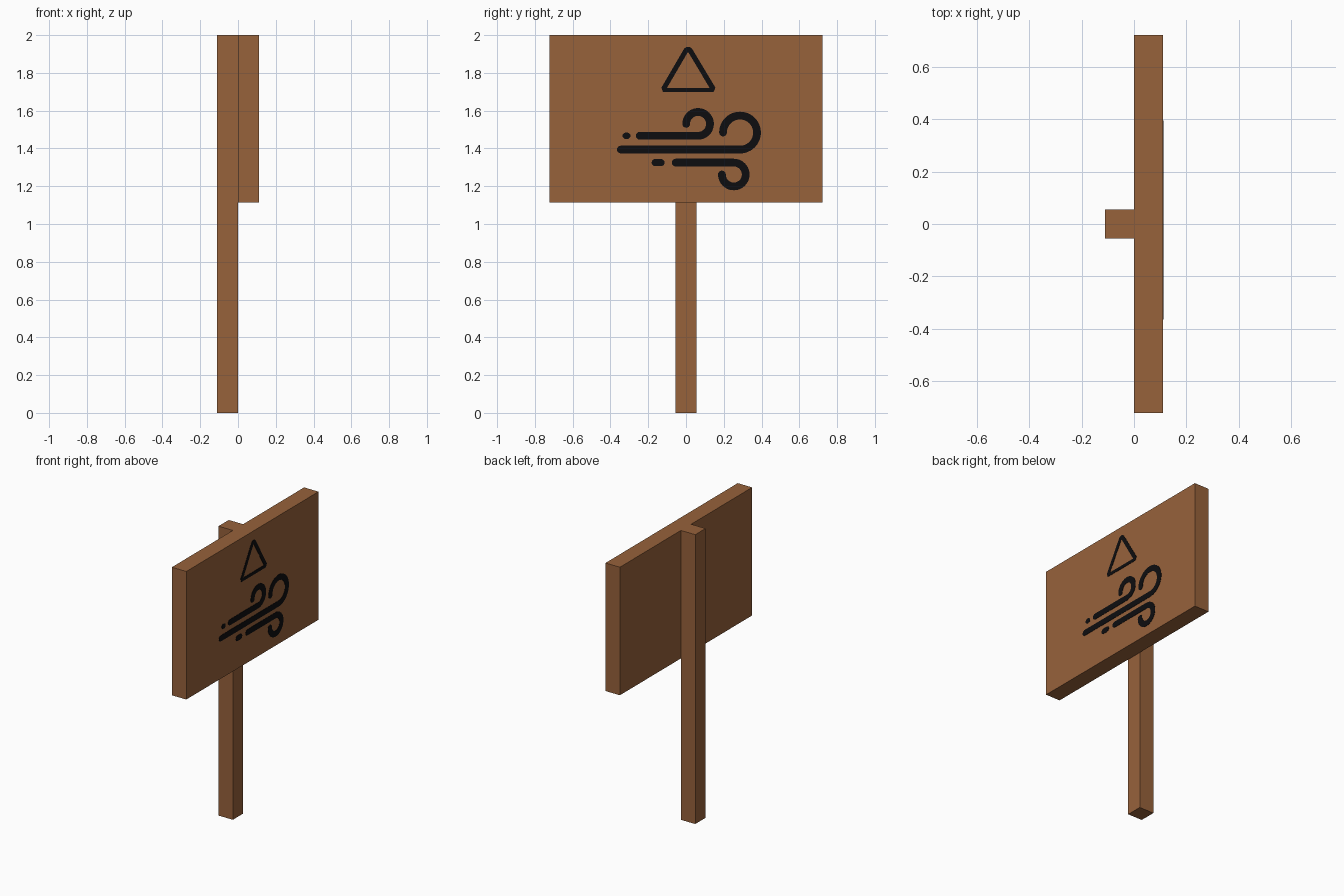
import bpy, bmesh, math
from mathutils import Vector

if "Cube" in bpy.data.objects:
    bpy.data.objects.remove(bpy.data.objects["Cube"])


def material(name, rgb):
    m = bpy.data.materials.new(name)
    m.diffuse_color = (*rgb, 1)
    m.use_nodes = True
    m.node_tree.nodes["Principled BSDF"].inputs["Base Color"].default_value = m.diffuse_color
    return m


WOOD = material("brown wood", (0.31, 0.122, 0.044))
BLACK = material("black paint", (0.004, 0.004, 0.005))
FACE_X = 0.11     # front surface of the board
PLATE = 0.002     # paint thickness


def finish(name, bm, mat):
    bmesh.ops.recalc_face_normals(bm, faces=bm.faces[:])
    me = bpy.data.meshes.new(name)
    bm.to_mesh(me)
    bm.free()
    me.materials.append(mat)
    ob = bpy.data.objects.new(name, me)
    bpy.context.collection.objects.link(ob)
    return ob


def box(name, lo, hi, mat):
    bm = bmesh.new()
    bmesh.ops.create_cube(bm, size=1)
    for v in bm.verts:
        v.co = [a + (b - a) * (c + 0.5) for a, b, c in zip(lo, hi, v.co)]
    return finish(name, bm, mat)


def plate(name, left, right, closed=False):
    """Thin painted strip between two matching rows of (y, z) points."""
    bm = bmesh.new()
    rows = [[bm.verts.new((FACE_X, p[0], p[1])) for p in row] for row in (left, right)]
    n = len(left)
    for i in range(n if closed else n - 1):
        j = (i + 1) % n
        bm.faces.new((rows[0][i], rows[1][i], rows[1][j], rows[0][j]))
    out = bmesh.ops.extrude_face_region(bm, geom=bm.faces[:])
    for v in out["geom"]:
        if isinstance(v, bmesh.types.BMVert):
            v.co.x += PLATE
    return finish(name, bm, BLACK)


def stroke(name, pts, width):
    """Round-ended brush stroke along a path of (y, z) points."""
    pts = [Vector(p) for p in pts]
    r = width / 2
    dirs = []
    for i in range(len(pts)):
        dirs.append((pts[min(i + 1, len(pts) - 1)] - pts[max(i - 1, 0)]).normalized())
    caps = [math.radians(a) for a in (85, 65, 45, 22)]
    path = [(pts[0] - dirs[0] * r * math.sin(a), dirs[0], r * math.cos(a)) for a in caps]
    path += [(p, d, r) for p, d in zip(pts, dirs)]
    path += [(pts[-1] + dirs[-1] * r * math.sin(a), dirs[-1], r * math.cos(a)) for a in caps[::-1]]
    left = [p + Vector((-d.y, d.x)) * w for p, d, w in path]
    right = [p - Vector((-d.y, d.x)) * w for p, d, w in path]
    return plate(name, left, right)


def gust(name, start, cy, cz, r, turn, width):
    """Straight line that curls into a three-quarter loop; turn +1 up, -1 down."""
    pts = [(start, cz - turn * r)]
    for i in range(37):
        a = math.radians(-90 + 270 * i / 36)
        pts.append((cy + r * math.cos(a), cz + turn * r * math.sin(a)))
    return stroke(name, pts, width)


# Post and board
box("post", (-0.11, -0.056, 0), (0, 0.056, 2), WOOD)
box("board", (0, -0.722, 1.115), (FACE_X, 0.722, 2), WOOD)

# Wind symbol
W = 0.041
gust("middle_gust", -0.345, 0.286, 1.484, 0.09, 1, W)
gust("upper_gust", -0.245, 0.064, 1.53, 0.063, 1, W)
gust("lower_gust", -0.055, 0.253, 1.262, 0.063, -1, W)
stroke("upper_dot", [(-0.319, 1.467), (-0.311, 1.467)], 0.034)
stroke("lower_dash", [(-0.163, 1.325), (-0.132, 1.325)], 0.038)

# Warning triangle outline with clipped corners
outer = [(0.002, 1.937), (-0.010, 1.928), (-0.130, 1.722), (-0.122, 1.698),
         (0.146, 1.698), (0.156, 1.722), (0.032, 1.928), (0.020, 1.937)]
inner = [(0.009, 1.908), (0.007, 1.905), (-0.100, 1.722), (-0.098, 1.720),
         (0.122, 1.720), (0.124, 1.722), (0.015, 1.905), (0.013, 1.908)]
plate("warning_triangle", outer, inner, closed=True)
